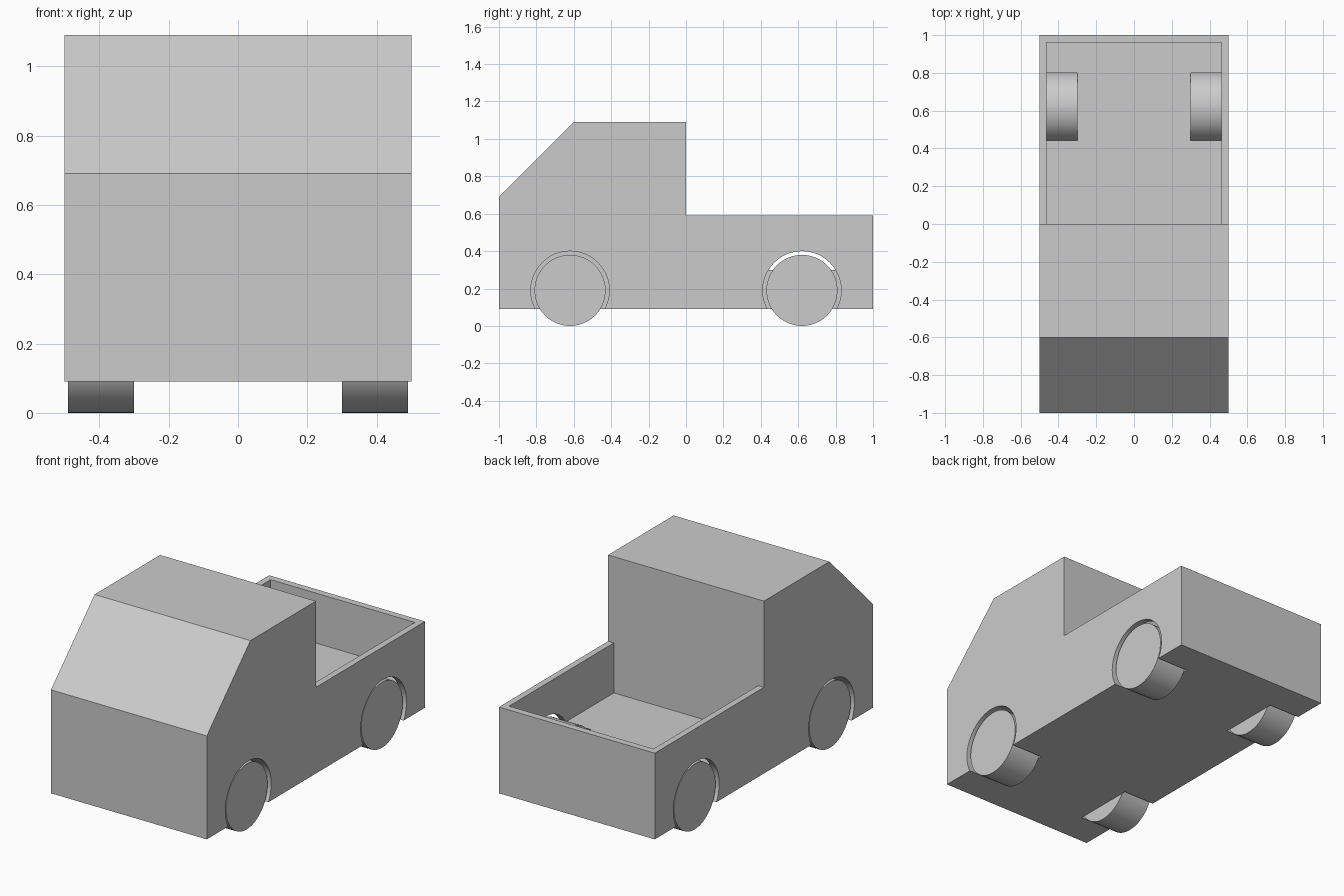
import bpy
import bmesh
import math
from mathutils import Matrix, Vector

if "Cube" in bpy.data.objects:
    bpy.data.objects.remove(bpy.data.objects["Cube"], do_unlink=True)

grey = bpy.data.materials.new("light_grey")
grey.use_nodes = True
GREY = (0.6, 0.6, 0.6, 1)
grey.diffuse_color = GREY
grey.node_tree.nodes["Principled BSDF"].inputs["Base Color"].default_value = GREY


def finish(name, bm):
    bmesh.ops.recalc_face_normals(bm, faces=bm.faces)
    mesh = bpy.data.meshes.new(name)
    bm.to_mesh(mesh)
    bm.free()
    mesh.materials.append(grey)
    obj = bpy.data.objects.new(name, mesh)
    bpy.context.collection.objects.link(obj)
    return obj


def side_prism(name, profile, half_width):
    """Extrude a (y, z) side profile across the width."""
    bm = bmesh.new()
    face = bm.faces.new([bm.verts.new((-half_width, y, z)) for y, z in profile])
    ext = bmesh.ops.extrude_face_region(bm, geom=[face])
    verts = [v for v in ext["geom"] if isinstance(v, bmesh.types.BMVert)]
    bmesh.ops.translate(bm, verts=verts, vec=Vector((2 * half_width, 0, 0)))
    return finish(name, bm)


def axle_cylinder(name, radius, x_in, x_out, side, y, z, segments):
    """Cylinder lying along x, between two distances from the centre."""
    bm = bmesh.new()
    place = Matrix.Translation((side * (x_in + x_out) / 2, y, z))
    bmesh.ops.create_cone(bm, cap_ends=True, segments=segments, radius1=radius,
                          radius2=radius, depth=x_out - x_in,
                          matrix=place @ Matrix.Rotation(math.pi / 2, 4, "Y"))
    return finish(name, bm)


def cut(target, cutter):
    cutter.hide_render = True
    mod = target.modifiers.new("cut", "BOOLEAN")
    mod.operation = "DIFFERENCE"
    mod.solver = "EXACT"
    mod.object = cutter
    bpy.ops.object.select_all(action="DESELECT")
    bpy.context.view_layer.objects.active = target
    target.select_set(True)
    bpy.ops.object.modifier_apply(modifier=mod.name)
    bpy.data.objects.remove(cutter, do_unlink=True)


def smooth(obj):
    bpy.ops.object.select_all(action="DESELECT")
    bpy.context.view_layer.objects.active = obj
    obj.select_set(True)
    bpy.ops.object.shade_smooth_by_angle(angle=math.radians(30))


# Truck body: cab with sloped windscreen, and low load bed
body = side_prism("truck_body", [(-1, 0.09), (1, 0.09), (1, 0.59), (0, 0.59),
                                 (0, 1.09), (-0.6, 1.09), (-1, 0.69)], 0.5)

# Hollow of the load bed
cut(body, side_prism("bed_cutter", [(0, 0.3), (0.96, 0.3), (0.96, 0.7), (0, 0.7)], 0.463))

# Wheels in their round arches
AXLE_Z = 0.19
for end, y in (("front", -0.62), ("rear", 0.62)):
    for side_name, side in (("left", 1), ("right", -1)):
        cut(body, axle_cylinder("arch_cutter", 0.21, 0.3, 0.6, side, y, AXLE_Z, 48))
        smooth(axle_cylinder(f"{end}_{side_name}_wheel", 0.19, 0.3, 0.49,
                             side, y, AXLE_Z, 48))
smooth(body)
